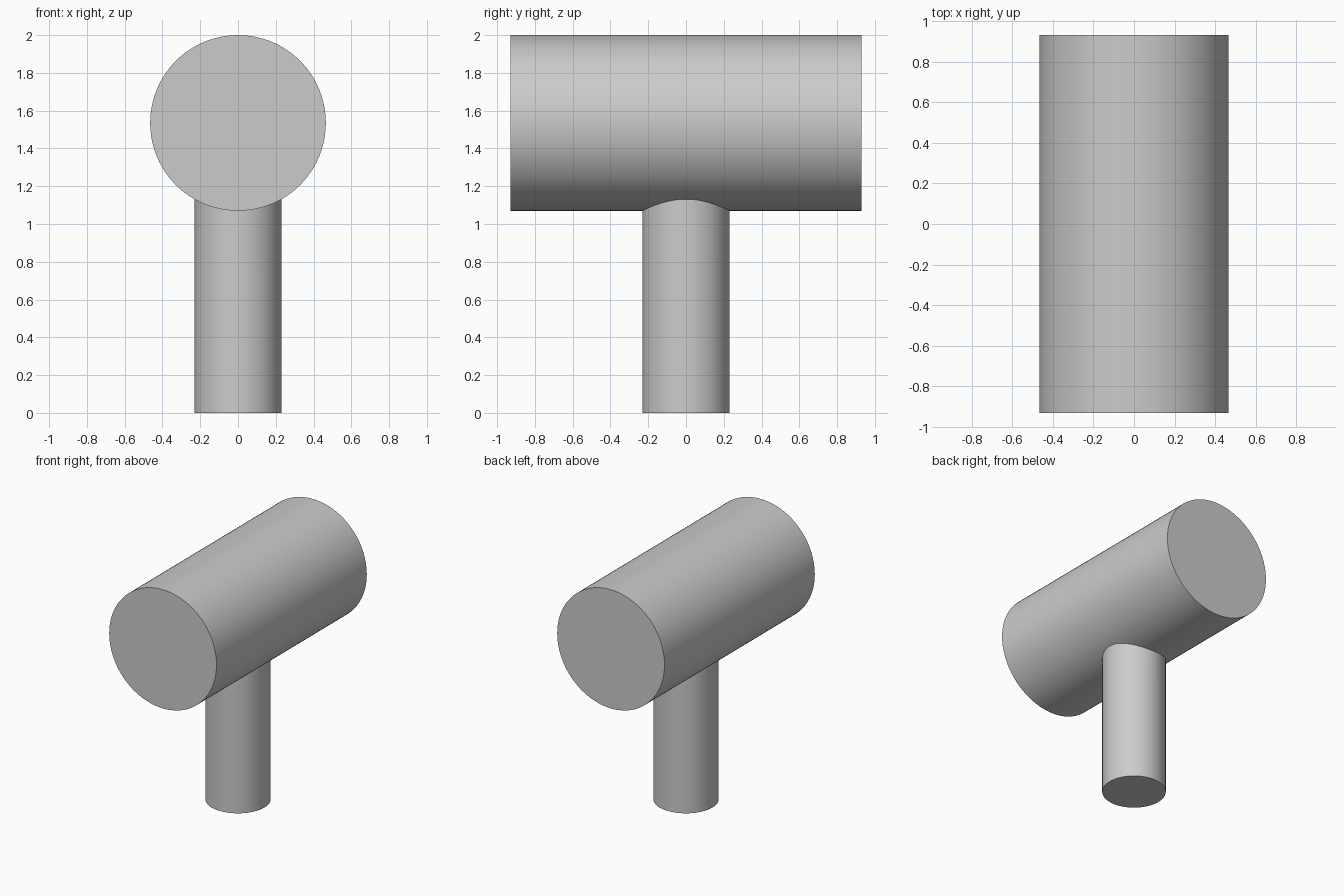
import bpy
import math

if "Cube" in bpy.data.objects:
    bpy.data.objects.remove(bpy.data.objects["Cube"])

R_HEAD, L_HEAD = 0.465, 1.86
R_POST = 0.23
Z_HEAD = 2.0 - R_HEAD

grey = bpy.data.materials.new("plain grey")
grey.diffuse_color = (0.6, 0.6, 0.6, 1)
grey.use_nodes = True
grey.node_tree.nodes["Principled BSDF"].inputs["Base Color"].default_value = grey.diffuse_color


def cylinder(name, radius, depth, z, tilt=0.0):
    bpy.ops.mesh.primitive_cylinder_add(vertices=96, radius=radius, depth=depth,
                                        location=(0, 0, z), rotation=(tilt, 0, 0))
    obj = bpy.context.object
    obj.name = name
    obj.data.materials.append(grey)
    return obj


# Upright handle, reaching into the head
handle = cylinder("handle", R_POST, 1.4, 0.7)

# Horizontal round head lying front to back
head = cylinder("mallet_head", R_HEAD, L_HEAD, Z_HEAD, math.pi / 2)

# Fuse both into one clean shell
fuse = head.modifiers.new("fuse", 'BOOLEAN')
fuse.operation = 'UNION'
fuse.solver = 'EXACT'
fuse.object = handle
bpy.ops.object.modifier_apply(modifier=fuse.name)
bpy.data.objects.remove(handle, do_unlink=True)
head.name = "mallet"

# Smooth round sides, sharp rims and joint
bpy.ops.object.shade_smooth_by_angle(angle=math.radians(30))
